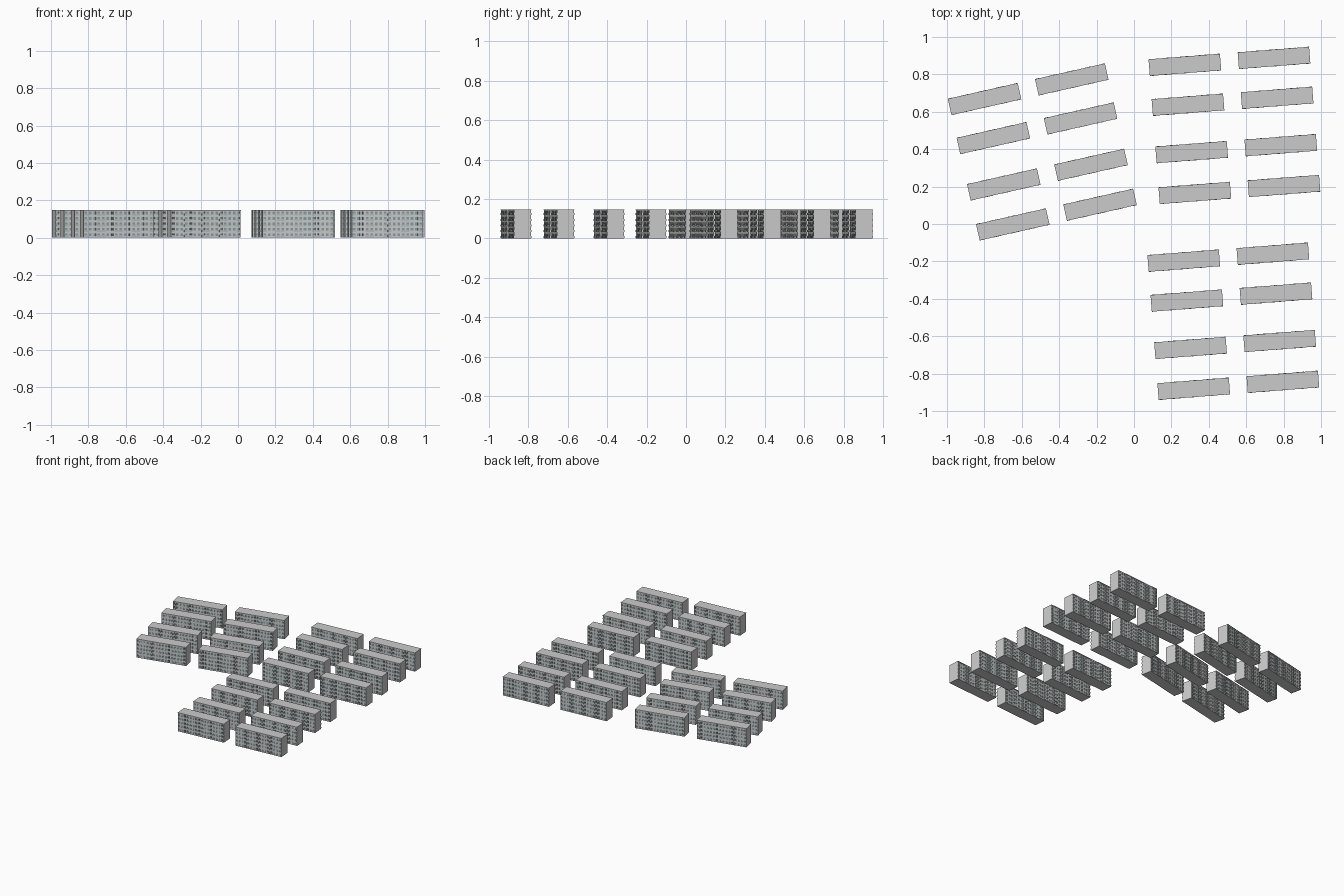
import bpy, bmesh
from math import radians, sin, cos
from mathutils import Matrix, Vector

if "Cube" in bpy.data.objects:
    bpy.data.objects.remove(bpy.data.objects["Cube"])

L, W, H = 0.383, 0.089, 0.148      # slab block length, depth, height
FLOORS, BAYS = 5, 16
FH, BW = (H - 0.004) / FLOORS, L / BAYS


def box(bm, x0, x1, y0, y1, z0, z1):
    m = Matrix.Translation(((x0 + x1) / 2, (y0 + y1) / 2, (z0 + z1) / 2)) \
        @ Matrix.Diagonal((x1 - x0, abs(y1 - y0), z1 - z0, 1))
    bmesh.ops.create_cube(bm, size=1, matrix=m)


def both_sides(bm, x0, x1, y0, y1, z0, z1):
    # same box on the front and the back facade
    for s in (-1, 1):
        box(bm, x0, x1, s * y0, s * y1, z0, z1)


def finish(bm, name, colour=None):
    me = bpy.data.meshes.new(name)
    bm.to_mesh(me)
    bm.free()
    if colour:
        mat = bpy.data.materials.new(name)
        mat.diffuse_color = (*colour, 1)
        mat.use_nodes = True
        mat.node_tree.nodes["Principled BSDF"].inputs["Base Color"].default_value = mat.diffuse_color
        me.materials.append(mat)
    return me


def is_balcony(bay):
    return bay % 4 in (0, 3)


core, wall = W / 2 - 0.006, W / 2 - 0.002

# walls: core, roof slab, floor bands and piers
bm = bmesh.new()
box(bm, -L / 2, L / 2, -core, core, 0, H - 0.004)
box(bm, -L / 2, L / 2, -W / 2, W / 2, H - 0.004, H)
for f in range(FLOORS):
    z = f * FH
    both_sides(bm, -L / 2, L / 2, core, wall, z, z + 0.009)
    both_sides(bm, -L / 2, L / 2, core, wall, z + FH - 0.005, z + FH)
for b in range(BAYS + 1):
    x = -L / 2 + b * BW
    both_sides(bm, max(x - 0.005, -L / 2), min(x + 0.005, L / 2),
               core, wall, 0, H - 0.004)
walls = finish(bm, "block_walls")

# window glass, with a frame bar in the middle
glass, bars, balc = bmesh.new(), bmesh.new(), bmesh.new()
for f in range(FLOORS):
    z = f * FH
    for b in range(BAYS):
        x = -L / 2 + (b + 0.5) * BW
        both_sides(glass, x - 0.007, x + 0.007, core, core + 0.001,
                   z + 0.009, z + FH - 0.005)
        both_sides(bars, x - 0.0008, x + 0.0008, core, core + 0.0025,
                   z + 0.009, z + FH - 0.005)
        # projecting balcony parapets
        if is_balcony(b):
            both_sides(balc, x - 0.0105, x + 0.0105, wall - 0.001, W / 2 + 0.001,
                       z + 0.003, z + 0.0135)
parts = [("walls", walls),
         ("window_glass", finish(glass, "window_glass", (0.22, 0.34, 0.37))),
         ("window_bars", finish(bars, "window_bars", (0.3, 0.3, 0.3))),
         ("balconies", finish(balc, "balconies", (0.45, 0.5, 0.5)))]

# three estates of four rows by two blocks: (name, first block centre, angle)
estates = [("north_east", (0.272, 0.851), 4.45),
           ("south_east", (0.266, -0.196), 4.45),
           ("north_west", (-0.799, 0.668), 12.7)]
for name, origin, deg in estates:
    a = radians(deg)
    along, down = Vector((cos(a), sin(a))), Vector((sin(a), -cos(a)))
    for r, drop in enumerate((0, 0.214, 0.468, 0.687)):
        for c in range(2):
            p = Vector(origin) + along * 0.478 * c + down * drop
            for part, me in parts:
                ob = bpy.data.objects.new(f"{name}_block_{r}{c}_{part}", me)
                ob.location = (p.x, p.y, 0)
                ob.rotation_euler.z = a
                bpy.context.collection.objects.link(ob)
